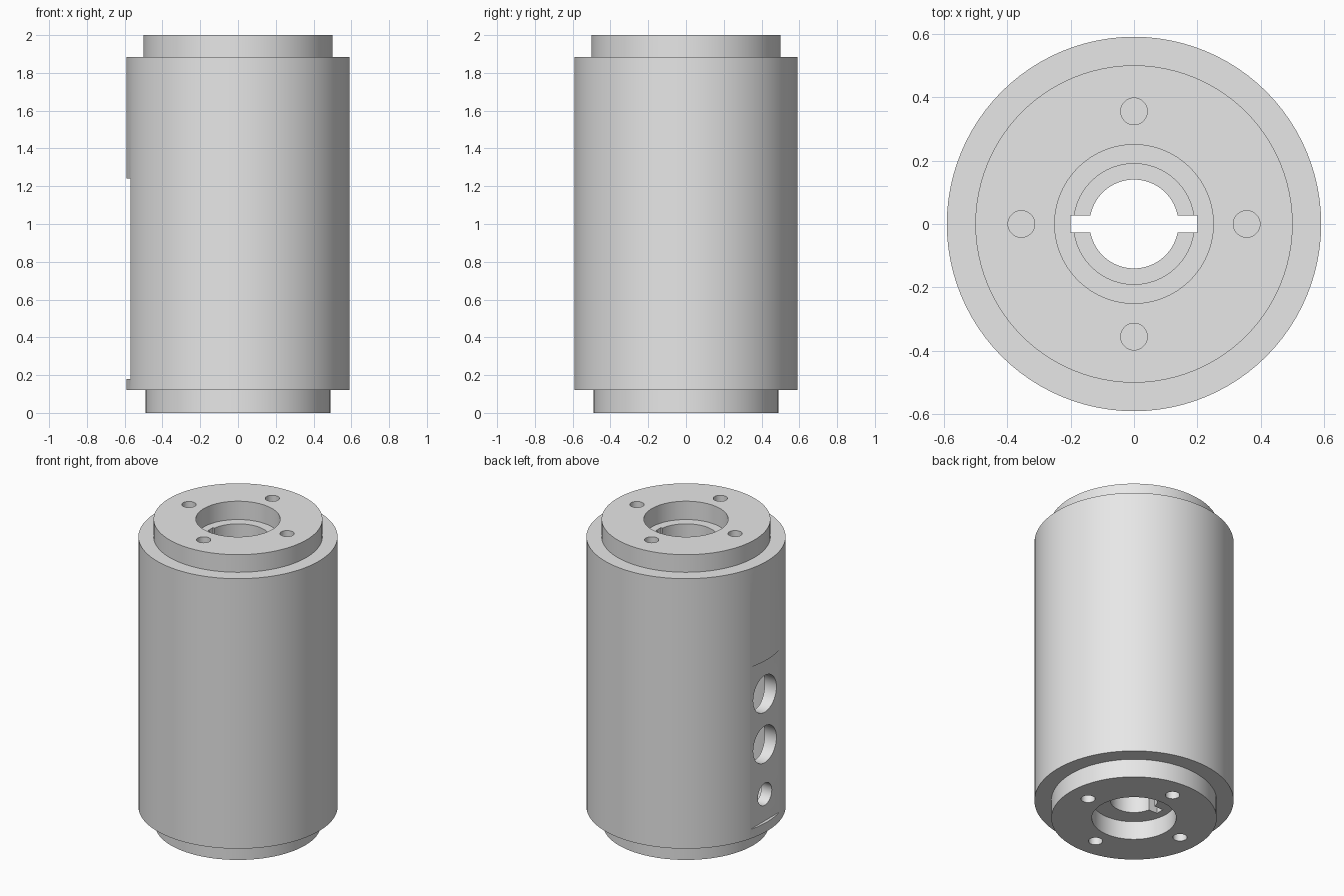
import bpy, bmesh, math
from mathutils import Matrix, Vector

if "Cube" in bpy.data.objects:
    bpy.data.objects.remove(bpy.data.objects["Cube"])

SEGMENTS = 96


def link_object(name, bm):
    bmesh.ops.recalc_face_normals(bm, faces=bm.faces)
    mesh = bpy.data.meshes.new(name)
    bm.to_mesh(mesh)
    bm.free()
    obj = bpy.data.objects.new(name, mesh)
    bpy.context.collection.objects.link(obj)
    return obj


def lathe(name, profile):
    """Revolve a closed (radius, z) profile around the z axis."""
    bm = bmesh.new()
    rings = []
    for i in range(SEGMENTS):
        a = 2 * math.pi * i / SEGMENTS
        rings.append([bm.verts.new((r * math.cos(a), r * math.sin(a), z)) for r, z in profile])
    n = len(profile)
    for i in range(SEGMENTS):
        here, there = rings[i], rings[(i + 1) % SEGMENTS]
        for j in range(n):
            k = (j + 1) % n
            bm.faces.new((here[j], there[j], there[k], here[k]))
    return link_object(name, bm)


def add_cylinder(bm, centre, radius, depth, along_x=False):
    turn = Matrix.Rotation(math.pi / 2, 4, 'Y') if along_x else Matrix.Identity(4)
    bmesh.ops.create_cone(bm, cap_ends=True, segments=40, radius1=radius, radius2=radius,
                          depth=depth, matrix=Matrix.Translation(centre) @ turn)


def add_box(bm, low, high):
    low, high = Vector(low), Vector(high)
    bmesh.ops.create_cube(bm, size=1, matrix=Matrix.Translation((low + high) / 2)
                          @ Matrix.Diagonal((high - low).to_4d()))


def cut(target, name, bm):
    cutter = link_object(name, bm)
    cutter.hide_render = True
    mod = target.modifiers.new(name, 'BOOLEAN')
    mod.operation = 'DIFFERENCE'
    mod.solver = 'EXACT'
    mod.object = cutter
    bpy.context.view_layer.objects.active = target
    bpy.ops.object.modifier_apply(modifier=name)
    bpy.data.objects.remove(cutter)


# Hollow housing: stepped outside, recessed ends, lipped openings, inner cavity
housing = lathe("housing", [
    (0.25, 0.0), (0.49, 0.0), (0.49, 0.12), (0.59, 0.12),
    (0.59, 1.885), (0.50, 1.885), (0.50, 2.0), (0.25, 2.0),
    (0.25, 1.88), (0.19, 1.88), (0.19, 1.75), (0.50, 1.75),
    (0.50, 0.25), (0.14, 0.25), (0.14, 0.12), (0.25, 0.12)])

# Flat pad on the left side
bm = bmesh.new()
add_box(bm, (-0.7, -0.4, 0.18), (-0.57, 0.4, 1.24))
cut(housing, "side_flat", bm)

# Three ports through the flat pad into the cavity
bm = bmesh.new()
for z, radius in ((1.01, 0.12), (0.68, 0.12), (0.354, 0.072)):
    add_cylinder(bm, (-0.55, 0, z), radius, 0.3, along_x=True)
cut(housing, "side_ports", bm)

# Keyway across both end openings
bm = bmesh.new()
add_box(bm, (-0.2, -0.027, -0.1), (0.2, 0.027, 2.1))
cut(housing, "keyway", bm)

# Four blind bolt holes in each end
bm = bmesh.new()
for i in range(4):
    a = i * math.pi / 2
    for z in (0.0, 2.0):
        add_cylinder(bm, (0.355 * math.cos(a), 0.355 * math.sin(a), z), 0.042, 0.36)
cut(housing, "bolt_holes", bm)

# Single grey finish, smooth curves with crisp edges
grey = bpy.data.materials.new("light_grey")
grey.diffuse_color = (0.8, 0.8, 0.8, 1)
grey.use_nodes = True
grey.node_tree.nodes["Principled BSDF"].inputs["Base Color"].default_value = grey.diffuse_color
housing.data.materials.clear()
housing.data.materials.append(grey)
for poly in housing.data.polygons:
    poly.material_index = 0
bpy.ops.object.select_all(action='DESELECT')
housing.select_set(True)
bpy.context.view_layer.objects.active = housing
bpy.ops.object.shade_smooth_by_angle(angle=math.radians(30))
